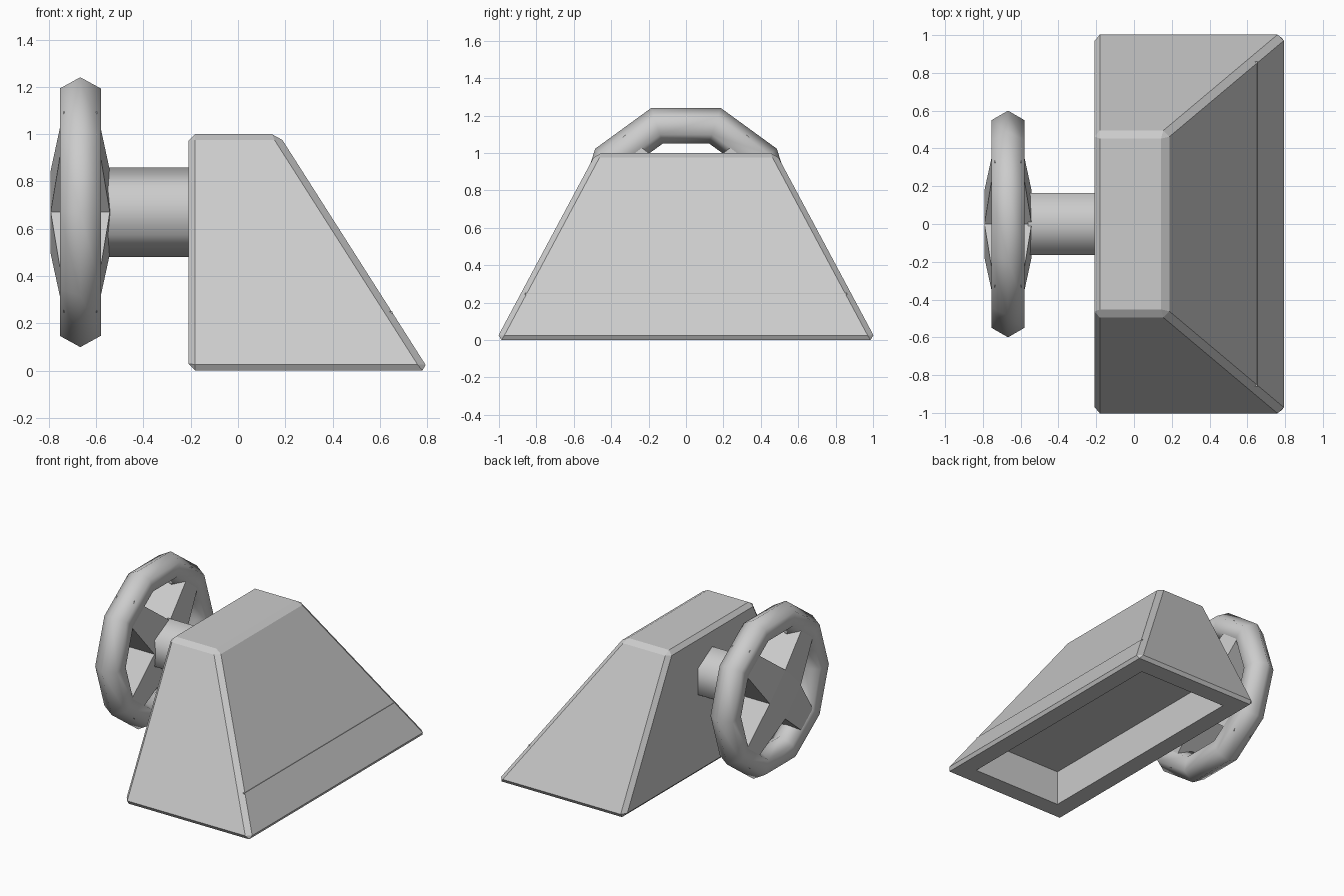
import bpy, bmesh, math
from mathutils import Matrix, Vector

if "Cube" in bpy.data.objects:
    bpy.data.objects.remove(bpy.data.objects["Cube"])

WHEEL = Vector((-0.667, 0, 0.67))
AXIS_X = (math.pi / 2, 0, math.pi / 2)   # local z -> x, local x -> y, local y -> z


def finish(bm, name):
    bmesh.ops.recalc_face_normals(bm, faces=bm.faces[:])
    mesh = bpy.data.meshes.new(name)
    bm.to_mesh(mesh)
    bm.free()
    obj = bpy.data.objects.new(name, mesh)
    bpy.context.collection.objects.link(obj)
    return obj


# Body: tapered block with chamfered edges and a recess underneath
bm = bmesh.new()
bmesh.ops.create_cube(bm, size=2)
for v in bm.verts:
    top = v.co.z > 0
    v.co = Vector((-0.21 if v.co.x < 0 else (0.172 if top else 0.809),
                   v.co.y * (0.481 if top else 1.016),
                   1 if top else 0))
bmesh.ops.bevel(bm, geom=bm.edges[:], offset=0.029, offset_type='OFFSET',
                segments=1, affect='EDGES')
bm.normal_update()
bottom = min(bm.faces, key=lambda f: f.calc_center_median().z)
bmesh.ops.inset_region(bm, faces=[bottom], thickness=0.18)
recess = bmesh.ops.extrude_discrete_faces(bm, faces=[bottom])["faces"][0]
bmesh.ops.translate(bm, verts=recess.verts[:], vec=(0, 0, 0.25))
finish(bm, "body")

# Spokes: small cube with four sides drawn out into tapered arms on the diagonals
bm = bmesh.new()
bmesh.ops.create_cube(bm, size=0.25)
bm.normal_update()
sides = [f for f in bm.faces if abs(f.normal.x) < 0.5]
normals = [f.normal.copy() for f in sides]
for face, n in zip(sides, normals):
    tip = bmesh.ops.extrude_discrete_faces(bm, faces=[face])["faces"][0]
    c = tip.calc_center_median()
    for v in tip.verts:
        v.co = n * 0.53 + (v.co - c) * 0.57
bmesh.ops.transform(bm, verts=bm.verts[:],
                    matrix=Matrix.Translation(WHEEL) @ Matrix.Rotation(math.pi / 4, 4, 'X'))
finish(bm, "wheel_spokes")

# Wheel rim
bpy.ops.mesh.primitive_torus_add(major_segments=10, minor_segments=6, major_radius=0.5,
                                 minor_radius=0.1, location=WHEEL, rotation=AXIS_X)
bpy.context.object.name = "wheel_rim"
bpy.ops.object.shade_smooth()

# Stem joining wheel and body
bpy.ops.mesh.primitive_cylinder_add(vertices=6, radius=0.19, depth=0.36, end_fill_type='NOTHING',
                                    location=(-0.38, 0, WHEEL.z), rotation=AXIS_X)
bpy.context.object.name = "stem"
bpy.ops.object.shade_smooth()
